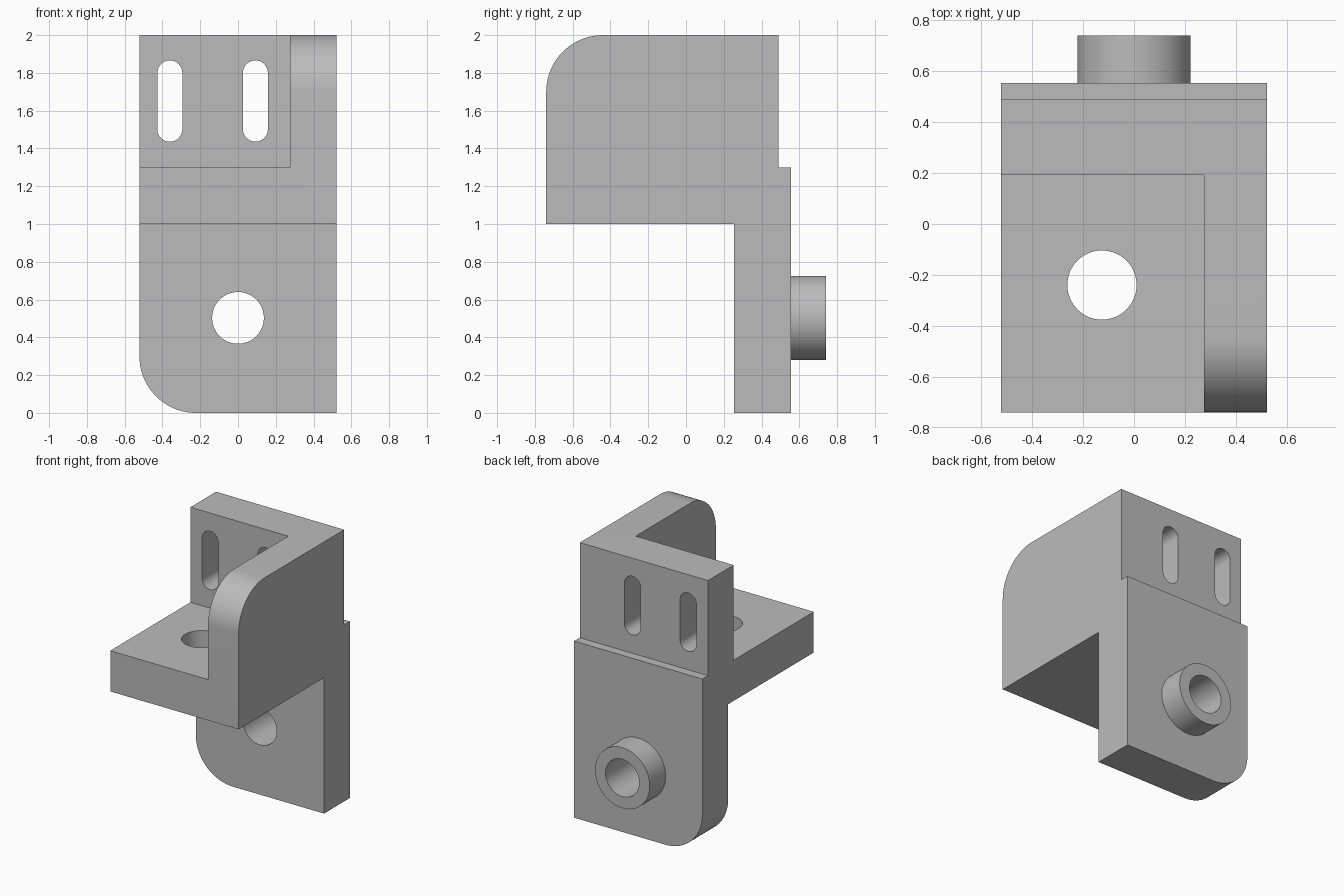
import bpy
import bmesh
from math import cos, sin, pi, radians
from mathutils import Vector

if "Cube" in bpy.data.objects:
    bpy.data.objects.remove(bpy.data.objects["Cube"])

grey = bpy.data.materials.new("machined_grey")
grey.use_nodes = True
colour = (0.5, 0.5, 0.5, 1)
grey.diffuse_color = colour
grey.node_tree.nodes["Principled BSDF"].inputs["Base Color"].default_value = colour

HALF_W = 0.522
FRONT, BACK = -0.74, 0.555
CORNER = 0.3


def prism(name, points, depth, rounded=()):
    """Extrude a closed outline along a vector; bevel edges centred at given points."""
    bm = bmesh.new()
    face = bm.faces.new([bm.verts.new(p) for p in points])
    moved = bmesh.ops.extrude_face_region(bm, geom=[face], use_keep_orig=True)["geom"]
    bmesh.ops.translate(bm, vec=depth,
                        verts=[g for g in moved if isinstance(g, bmesh.types.BMVert)])
    bmesh.ops.recalc_face_normals(bm, faces=bm.faces)
    edges = [e for e in bm.edges
             if any(((e.verts[0].co + e.verts[1].co) / 2 - Vector(r)).length < 0.01
                    for r in rounded)]
    if edges:
        bmesh.ops.bevel(bm, geom=edges, offset=CORNER, segments=20,
                        profile=0.5, affect='EDGES')
    mesh = bpy.data.meshes.new(name)
    bm.to_mesh(mesh)
    bm.free()
    mesh.materials.append(grey)
    obj = bpy.data.objects.new(name, mesh)
    bpy.context.collection.objects.link(obj)
    return obj


def slot_y(name, x, z, radius, y0, y1, stretch=0.0):
    """Round or elongated (along z) bar running in y."""
    n = 64
    pts = []
    for i in range(n):
        a = 2 * pi * (i + 0.5) / n
        shift = stretch if sin(a) > 0 else -stretch
        pts.append((x + radius * cos(a), y0, z + radius * sin(a) + shift))
    return prism(name, pts, (0, y1 - y0, 0))


def combine(target, tool, operation):
    mod = target.modifiers.new(tool.name, 'BOOLEAN')
    mod.object, mod.operation, mod.solver = tool, operation, 'EXACT'
    bpy.context.view_layer.objects.active = target
    bpy.ops.object.modifier_apply(modifier=mod.name)
    bpy.data.objects.remove(tool)


# Bracket body: side outline extruded across the width, two corners rounded
outline = [(FRONT, 1), (0.255, 1), (0.255, 0), (BACK, 0),
           (BACK, 1.3), (0.49, 1.3), (0.49, 2), (FRONT, 2)]
bracket = prism("bracket", [(-HALF_W, y, z) for y, z in outline],
                (2 * HALF_W, 0, 0),
                rounded=[(0, FRONT, 2), (-HALF_W, (0.255 + BACK) / 2, 0)])

# Pocket leaving the shelf, side wall and upper plate
pocket = prism("pocket", [(-0.7, -0.9, 1.3), (0.275, -0.9, 1.3),
                          (0.275, 0.192, 1.3), (-0.7, 0.192, 1.3)], (0, 0, 1))
combine(bracket, pocket, 'DIFFERENCE')

# Rear boss and its bore
combine(bracket, slot_y("boss", 0, 0.503, 0.223, 0.45, 0.74), 'UNION')
combine(bracket, slot_y("bore", 0, 0.503, 0.137, 0.1, 0.9), 'DIFFERENCE')

# Two mounting slots in the upper plate
for x in (-0.361, 0.092):
    combine(bracket, slot_y("slot", x, 1.651, 0.066, 0.1, 0.7, 0.149), 'DIFFERENCE')

# Vertical hole in the shelf
ring = [(-0.126 + 0.136 * cos(2 * pi * i / 64),
         -0.24 + 0.136 * sin(2 * pi * i / 64), 0.9) for i in range(64)]
combine(bracket, prism("shelf_hole", ring, (0, 0, 0.6)), 'DIFFERENCE')

# Smooth the round surfaces, keep edges sharp
bpy.ops.object.select_all(action='DESELECT')
bracket.select_set(True)
bpy.context.view_layer.objects.active = bracket
bpy.ops.object.shade_smooth_by_angle(angle=radians(30))
